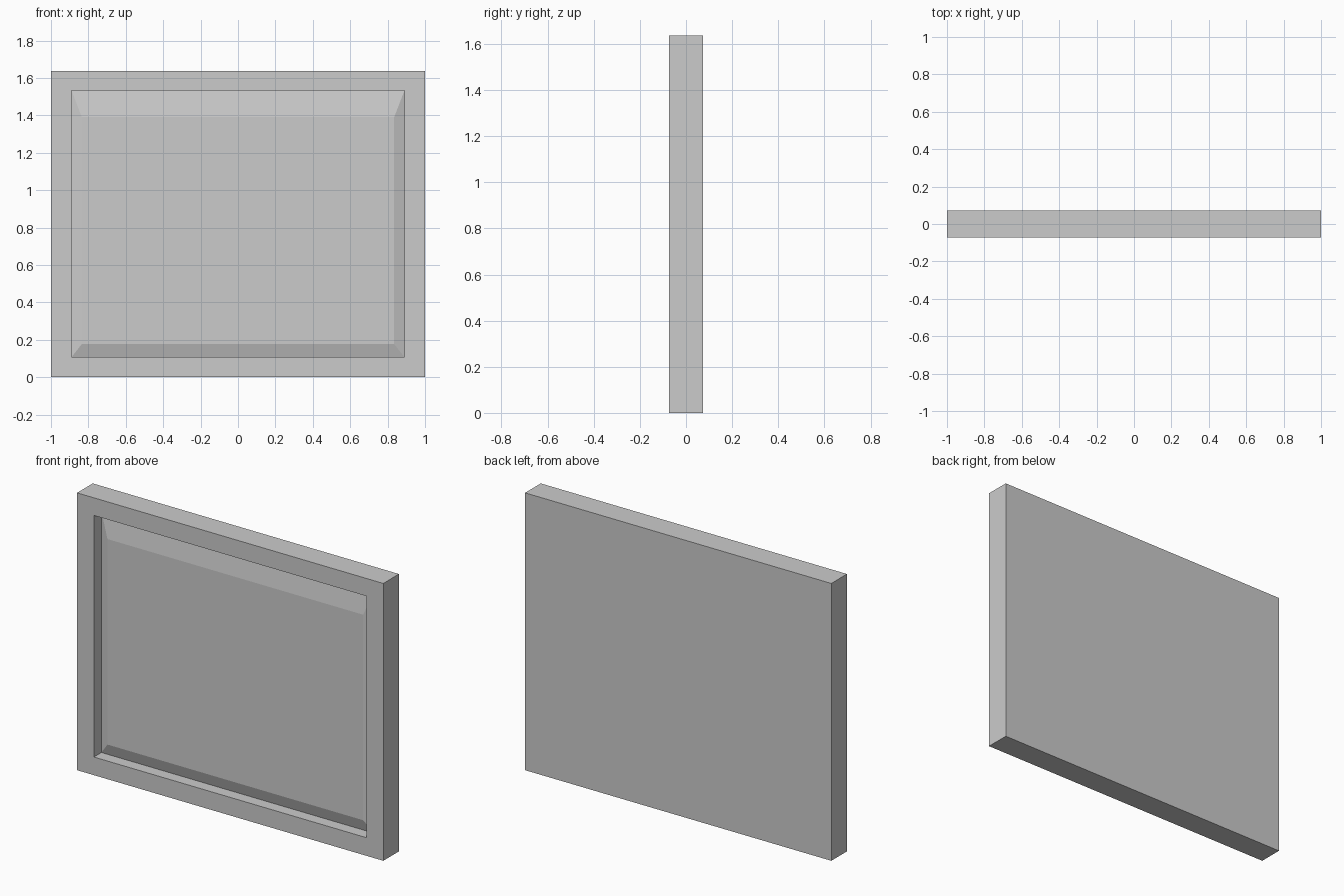
import bpy
import bmesh

if "Cube" in bpy.data.objects:
    bpy.data.objects.remove(bpy.data.objects["Cube"], do_unlink=True)

FRONT, BACK = -0.073, 0.073
RECESS = FRONT + 0.07      # foot of the inner walls
PANEL = FRONT + 0.048      # face of the picture panel

grey = bpy.data.materials.new("mid grey")
grey.use_nodes = True
colour = (0.6, 0.6, 0.6, 1)
grey.diffuse_color = colour
grey.node_tree.nodes["Principled BSDF"].inputs["Base Color"].default_value = colour


def ring(bm, half_width, bottom, top, y):
    """Rectangle of vertices facing the front."""
    corners = ((-1, bottom), (1, bottom), (1, top), (-1, top))
    return [bm.verts.new((s * half_width, y, z)) for s, z in corners]


def loft(name, rings):
    """Closed solid through a chain of rectangles."""
    bm = bmesh.new()
    loops = [ring(bm, *r) for r in rings]
    for a, b in zip(loops, loops[1:]):
        for i in range(4):
            j = (i + 1) % 4
            bm.faces.new((a[i], a[j], b[j], b[i]))
    bm.faces.new(loops[0])
    bm.faces.new(loops[-1])
    bmesh.ops.recalc_face_normals(bm, faces=bm.faces)
    mesh = bpy.data.meshes.new(name)
    bm.to_mesh(mesh)
    bm.free()
    mesh.materials.append(grey)
    bpy.context.collection.objects.link(bpy.data.objects.new(name, mesh))


# Back board, outer sides, front rim, inner walls, sloped mat and picture panel
loft("picture_frame", [
    (1.0, 0, 1.637, BACK),
    (1.0, 0, 1.637, FRONT),
    (0.89, 0.107, 1.533, FRONT),
    (0.89, 0.107, 1.533, RECESS),
    (0.835, 0.177, 1.39, PANEL),
])
